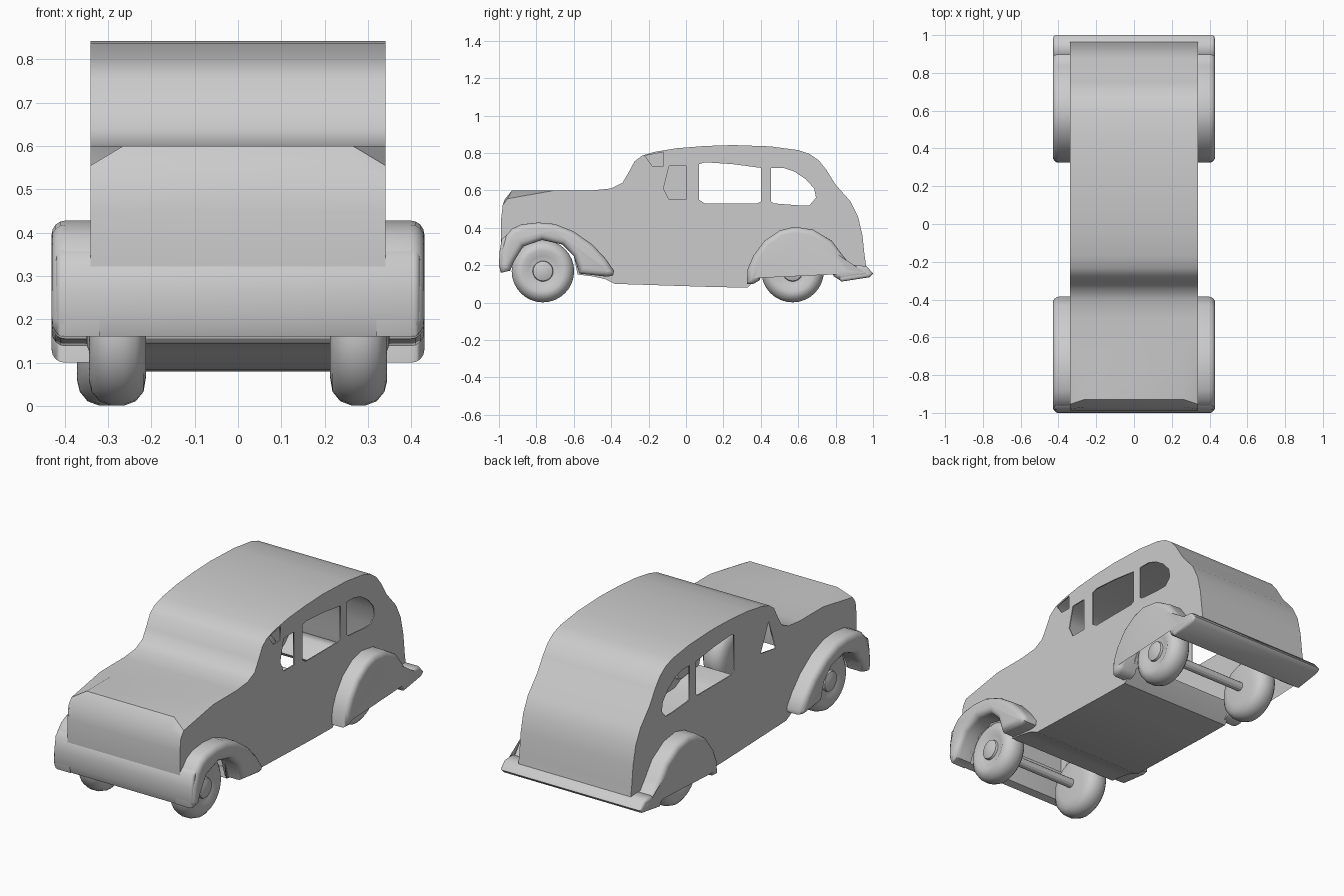
import bpy, bmesh, math
from mathutils import Matrix

if "Cube" in bpy.data.objects:
    bpy.data.objects.remove(bpy.data.objects["Cube"])

W = 0.34  # half width of the body


def finish(bm, name, angle=40, mirror=False):
    me = bpy.data.meshes.new(name)
    bm.to_mesh(me)
    bm.free()
    ob = bpy.data.objects.new(name, me)
    bpy.context.collection.objects.link(ob)
    bpy.ops.object.select_all(action='DESELECT')
    ob.select_set(True)
    bpy.context.view_layer.objects.active = ob
    bpy.ops.object.shade_smooth_by_angle(angle=math.radians(angle))
    if mirror:
        ob.modifiers.new("Mirror", 'MIRROR')
    return ob


def sheet(name, columns):
    """Skin between side profiles: columns = [(x, [(y, z), ...]), ...]."""
    bm = bmesh.new()
    rows = [[bm.verts.new((x, y, z)) for y, z in pts] for x, pts in columns]
    for a, b in zip(rows, rows[1:]):
        for i in range(len(a) - 1):
            bm.faces.new((a[i], b[i], b[i + 1], a[i + 1]))
    return finish(bm, name)


def slab(name, pts, x0, x1, bevel, mirror=False):
    """Side profile extruded along x with rounded outer edges."""
    bm = bmesh.new()
    f = bm.faces.new([bm.verts.new((x0, y, z)) for y, z in pts])
    ext = bmesh.ops.extrude_face_region(bm, geom=[f])['geom']
    bmesh.ops.translate(bm, vec=(x1 - x0, 0, 0),
                        verts=[v for v in ext if isinstance(v, bmesh.types.BMVert)])
    bmesh.ops.recalc_face_normals(bm, faces=bm.faces)
    ends = [x1] if mirror else [x0, x1]
    edges = [e for e in bm.edges
             if any(all(abs(v.co.x - x) < 1e-5 for v in e.verts) for x in ends)]
    bmesh.ops.bevel(bm, geom=edges, offset=bevel, segments=4, profile=0.5,
                    affect='EDGES', clamp_overlap=False)
    return finish(bm, name, 50, mirror)


def panel(name, x, outlines):
    """Flat side panel; the first outline is the edge, the rest are holes."""
    cu = bpy.data.curves.new(name, 'CURVE')
    cu.dimensions = '2D'
    cu.fill_mode = 'BOTH'
    cu.extrude = 0.003
    for pts in outlines:
        s = cu.splines.new('POLY')
        s.points.add(len(pts) - 1)
        for p, (y, z) in zip(s.points, pts):
            p.co = (y, z, 0, 1)
        s.use_cyclic_u = True
    ob = bpy.data.objects.new(name, cu)
    ob.rotation_euler = (math.pi / 2, 0, math.pi / 2)
    ob.location.x = x
    bpy.context.collection.objects.link(ob)
    bpy.ops.object.select_all(action='DESELECT')
    ob.select_set(True)
    bpy.context.view_layer.objects.active = ob
    bpy.ops.object.convert(target='MESH')


# Body skin: hood, windscreen, roof and tail
top = [(-.98, .17), (-.988, .3), (-.988, .45), (-.97, .55), (-.93, .6), (-.7, .6),
       (-.5, .6), (-.4, .61), (-.34, .64), (-.31, .69), (-.275, .755), (-.235, .785),
       (-.17, .805), (-.05, .825), (.1, .837), (.25, .842), (.45, .835), (.6, .815),
       (.66, .795), (.71, .76), (.75, .71), (.8, .63), (.88, .54), (.92, .46),
       (.943, .36), (.955, .25), (.965, .18)]
edge = list(top)
edge[3], edge[4] = (-.98, .52), (-.955, .555)
sheet("body_shell", [(-W, edge), (-.265, top), (.265, top), (W, edge)])

# Floor between the axles
floor = [(.41, .17), (.38, .13), (.33, .08), (.15, .083), (-.38, .1),
         (-.43, .125), (-.5, .14), (-.58, .15)]
sheet("floor", [(-W, floor), (W, floor)])

# Side panels with window openings
rear_arch = [(.82, .12), (.77, .2), (.72, .28), (.62, .33), (.52, .32), (.45, .26)]
front_arch = [(-.6, .25), (-.66, .31), (-.77, .34), (-.87, .31), (-.93, .2)]
outline = edge + rear_arch + floor + front_arch
door_window = [(.07, .74), (.1, .75), (.25, .74), (.4, .72), (.4, .54), (.38, .53),
               (.1, .53), (.07, .55)]
quarter_window = [(.455, .72), (.52, .72), (.58, .7), (.64, .66), (.685, .61),
                  (.695, .56), (.66, .52), (.6, .52), (.47, .53), (.455, .54)]
vent = [(-.12, .61), (-.09, .73), (0, .73), (0, .55), (-.09, .55)]
notch = [(-.22, .785), (-.12, .805), (-.12, .73), (-.18, .73)]
left_vent = [(-.16, .55), (-.23, .7), (-.29, .53)]
panel("right_side_panel", W - .003, [outline, door_window, quarter_window, vent, notch])
panel("left_side_panel", -W + .003, [outline, door_window, quarter_window, left_vent])

# Fenders
slab("front_fender",
     [(-.99, .16), (-1, .2), (-.995, .27), (-.97, .35), (-.93, .395), (-.88, .418),
      (-.79, .428), (-.7, .42), (-.6, .38), (-.5, .31), (-.43, .235), (-.385, .17),
      (-.39, .145), (-.42, .138), (-.57, .155), (-.6, .25), (-.66, .31), (-.77, .335),
      (-.87, .3), (-.92, .22), (-.94, .17)], .32, .43, .032, True)
slab("rear_fender",
     [(.325, .1), (.33, .18), (.36, .25), (.42, .33), (.5, .385), (.58, .405),
      (.68, .39), (.78, .33), (.84, .25), (.88, .2), (.96, .19), (.99, .16),
      (.97, .135), (.83, .115), (.79, .14), (.77, .2), (.72, .28), (.62, .325),
      (.52, .315), (.45, .26), (.41, .18), (.395, .12), (.36, .1)], .32, .43, .03, True)

# Full-width front apron and rear bumper lip
slab("front_apron", [(-.985, .16), (-1, .2), (-.997, .27), (-.985, .34), (-.96, .36),
                     (-.94, .25), (-.945, .17)], -.42, .42, .015)
slab("rear_bumper", [(.9, .2), (.965, .195), (1, .155), (.98, .135), (.83, .112),
                     (.81, .135), (.86, .16)], -.428, .428, .015)

# Wheels: lathed tyre with domed hub, and axles
tyre = [(-.066, 0), (-.066, .1), (-.06, .135), (-.042, .157), (-.015, .167), (.015, .167),
        (.042, .157), (.06, .135), (.066, .11), (.052, .08), (.05, .055), (.062, .052),
        (.07, .03), (.073, 0)]
for label, y, left in (("front", -.765, -.278), ("rear", .57, -.305)):
    for side, x in (("right", .278), ("left", left)):
        s = 1 if x > 0 else -1
        bm = bmesh.new()
        vs = [bm.verts.new((x + s * o, y, .168 + r)) for o, r in tyre]
        es = [bm.edges.new(p) for p in zip(vs, vs[1:])]
        bmesh.ops.spin(bm, geom=vs + es, cent=(x, y, .168), axis=(1, 0, 0),
                       angle=math.tau, steps=32)
        bmesh.ops.remove_doubles(bm, verts=bm.verts, dist=1e-4)
        bmesh.ops.recalc_face_normals(bm, faces=bm.faces)
        finish(bm, f"{label}_{side}_wheel")
    bm = bmesh.new()
    bmesh.ops.create_cone(bm, cap_ends=True, segments=12, radius1=.025, radius2=.025,
                          depth=.5, matrix=Matrix.Translation((0, y, .168))
                          @ Matrix.Rotation(math.pi / 2, 4, 'Y'))
    finish(bm, f"{label}_axle", 20)
